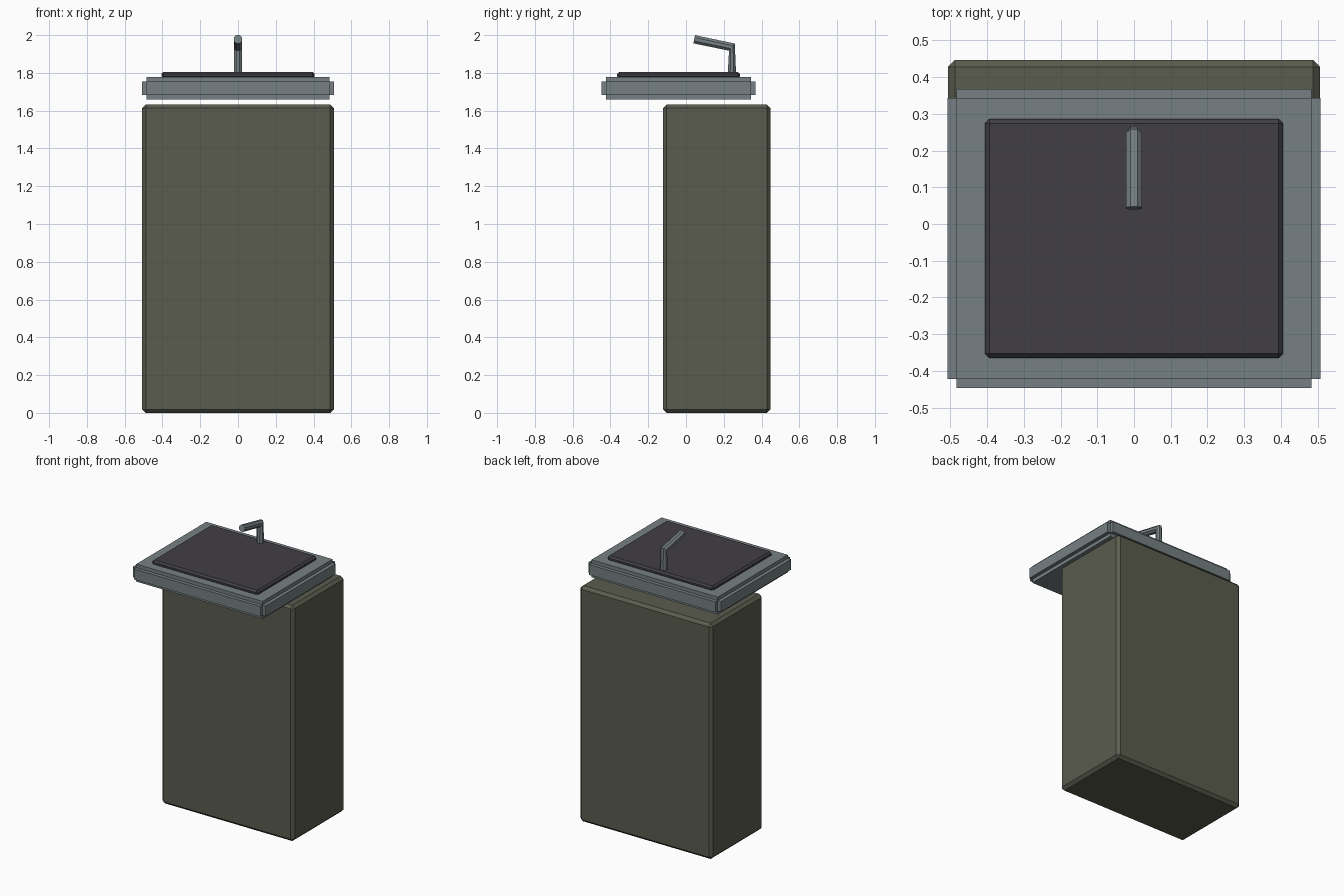
import bpy, bmesh, math
from mathutils import Vector

if "Cube" in bpy.data.objects:
    bpy.data.objects.remove(bpy.data.objects["Cube"])


def material(name, rgb):
    # sRGB 0-255 to linear
    m = bpy.data.materials.new(name)
    lin = [((c / 255 + 0.055) / 1.055) ** 2.4 for c in rgb]
    m.diffuse_color = (*lin, 1)
    m.use_nodes = True
    m.node_tree.nodes["Principled BSDF"].inputs["Base Color"].default_value = m.diffuse_color
    return m


olive = material("dark olive", (90, 92, 78))
steel = material("blue grey", (118, 128, 131))
charcoal = material("charcoal", (65, 63, 69))


def finish(name, bm, mat):
    bmesh.ops.remove_doubles(bm, verts=bm.verts, dist=1e-5)
    bmesh.ops.recalc_face_normals(bm, faces=bm.faces)
    me = bpy.data.meshes.new(name)
    bm.to_mesh(me)
    bm.free()
    me.materials.append(mat)
    ob = bpy.data.objects.new(name, me)
    bpy.context.collection.objects.link(ob)
    return ob


def chamfered_box(name, lo, hi, width, mat):
    bm = bmesh.new()
    bmesh.ops.create_cube(bm, size=1)
    for v in bm.verts:
        v.co = [lo[i] if v.co[i] < 0 else hi[i] for i in range(3)]
    bmesh.ops.bevel(bm, geom=bm.edges[:], offset=width, segments=1,
                    affect='EDGES')
    return finish(name, bm, mat)


def notched_box(name, lo, hi, notch, mat):
    # Box with a square step cut along every edge: a core cell plus six slabs
    cuts = [(lo[i], lo[i] + notch, hi[i] - notch, hi[i]) for i in range(3)]
    cells = {(1, 1, 1), (0, 1, 1), (2, 1, 1), (1, 0, 1), (1, 2, 1),
             (1, 1, 0), (1, 1, 2)}
    bm = bmesh.new()
    for cell in cells:
        for axis in range(3):
            for side in (0, 1):
                near = list(cell)
                near[axis] += 1 if side else -1
                if tuple(near) in cells:
                    continue
                a, b = [k for k in range(3) if k != axis]
                quad = []
                for da, db in ((0, 0), (1, 0), (1, 1), (0, 1)):
                    p = [0, 0, 0]
                    p[axis] = cuts[axis][cell[axis] + side]
                    p[a] = cuts[a][cell[a] + da]
                    p[b] = cuts[b][cell[b] + db]
                    quad.append(bm.verts.new(p))
                bm.faces.new(quad)
    return finish(name, bm, mat)


def tube(name, stations, radius, sides, mat):
    # Each station: centre and half-height vector of the cross-section in YZ
    bm = bmesh.new()
    rings = []
    for (cy, cz), (uy, uz) in stations:
        ring = []
        for k in range(sides):
            a = 2 * math.pi * (k + 0.5) / sides
            s = math.sin(a)
            ring.append(bm.verts.new((radius * math.cos(a),
                                      cy + uy * s, cz + uz * s)))
        rings.append(ring)
    for r0, r1 in zip(rings, rings[1:]):
        for k in range(sides):
            j = (k + 1) % sides
            bm.faces.new((r0[k], r0[j], r1[j], r1[k]))
    bm.faces.new(rings[0])
    bm.faces.new(rings[-1])
    return finish(name, bm, mat)


# Cabinet body
chamfered_box("cabinet", (-0.507, -0.122, 0), (0.507, 0.447, 1.632), 0.019, olive)

# Stepped counter slab, floating slightly above the cabinet
notched_box("counter", (-0.508, -0.447, 1.658), (0.508, 0.368, 1.779), 0.0245, steel)

# Dark basin panel on the counter
chamfered_box("basin_panel", (-0.406, -0.365, 1.77), (0.406, 0.286, 1.806), 0.012, charcoal)

# Bent faucet
tube("faucet", [((0.243, 1.795), (0.024, 0)),
                ((0.243, 1.9365), (0.0165, 0.0205)),
                ((0.0435, 1.978), (0.0045, 0.0235))], 0.0235, 8, steel)
